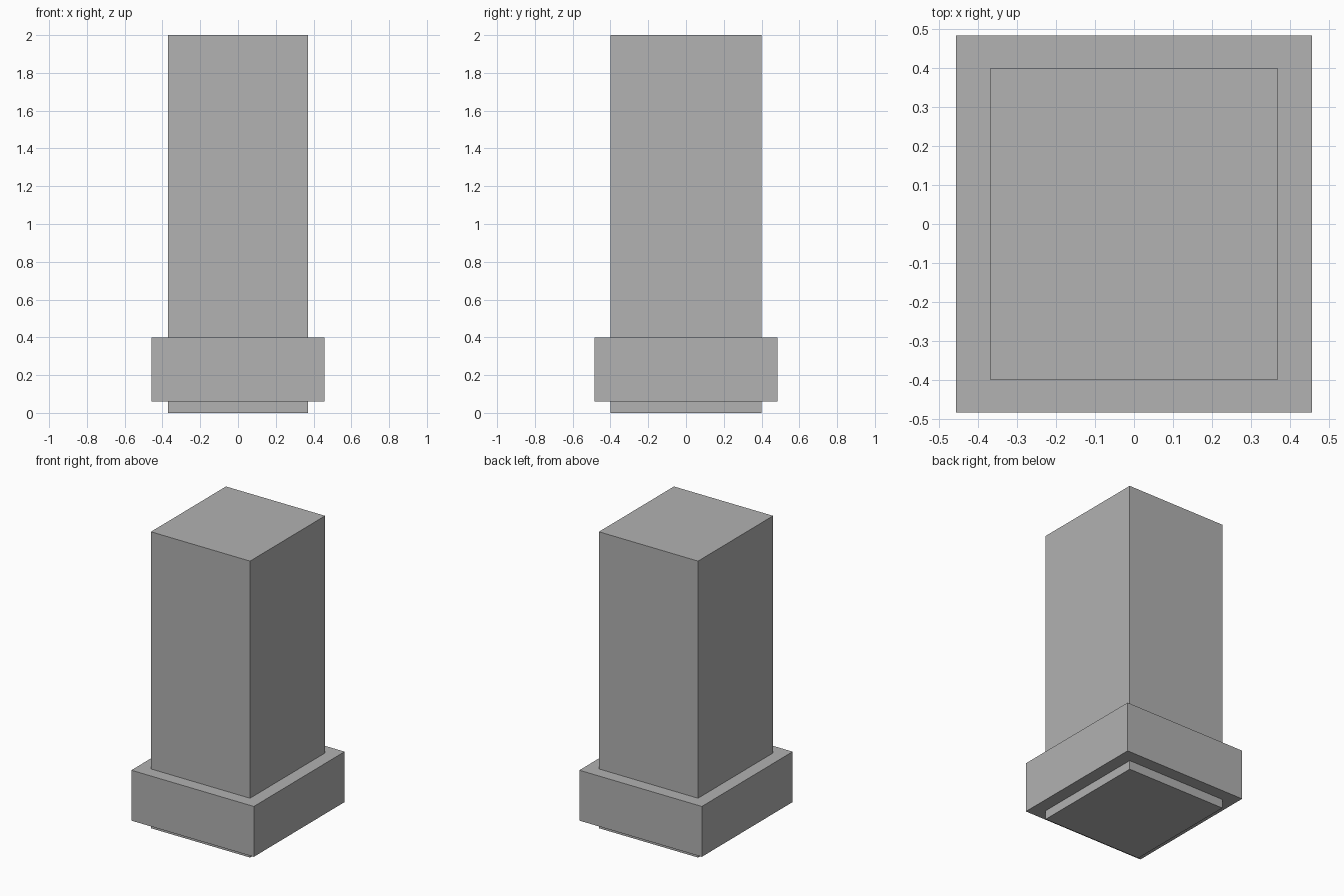
import bpy

# Remove the default cube
default = bpy.data.objects.get("Cube")
if default:
    bpy.data.objects.remove(default, do_unlink=True)

# Single plain grey
GREY = (0.445, 0.445, 0.445, 1.0)
grey = bpy.data.materials.new("plain_grey")
grey.use_nodes = True
grey.diffuse_color = GREY
grey.node_tree.nodes["Principled BSDF"].inputs["Base Color"].default_value = GREY


def box(name, width, depth, bottom, top):
    """Flat-sided block centred on the z axis, between two heights."""
    bpy.ops.mesh.primitive_cube_add(size=1, location=(0, 0, (bottom + top) / 2))
    obj = bpy.context.object
    obj.name = name
    obj.scale = (width, depth, top - bottom)
    bpy.ops.object.transform_apply(location=False, rotation=False, scale=True)
    obj.data.materials.append(grey)
    return obj


# Tall shaft running down through the collar to the ground
box("column_shaft", 0.74, 0.8, 0, 2)

# Wider collar just above the foot
box("base_collar", 0.914, 0.968, 0.06, 0.4)
